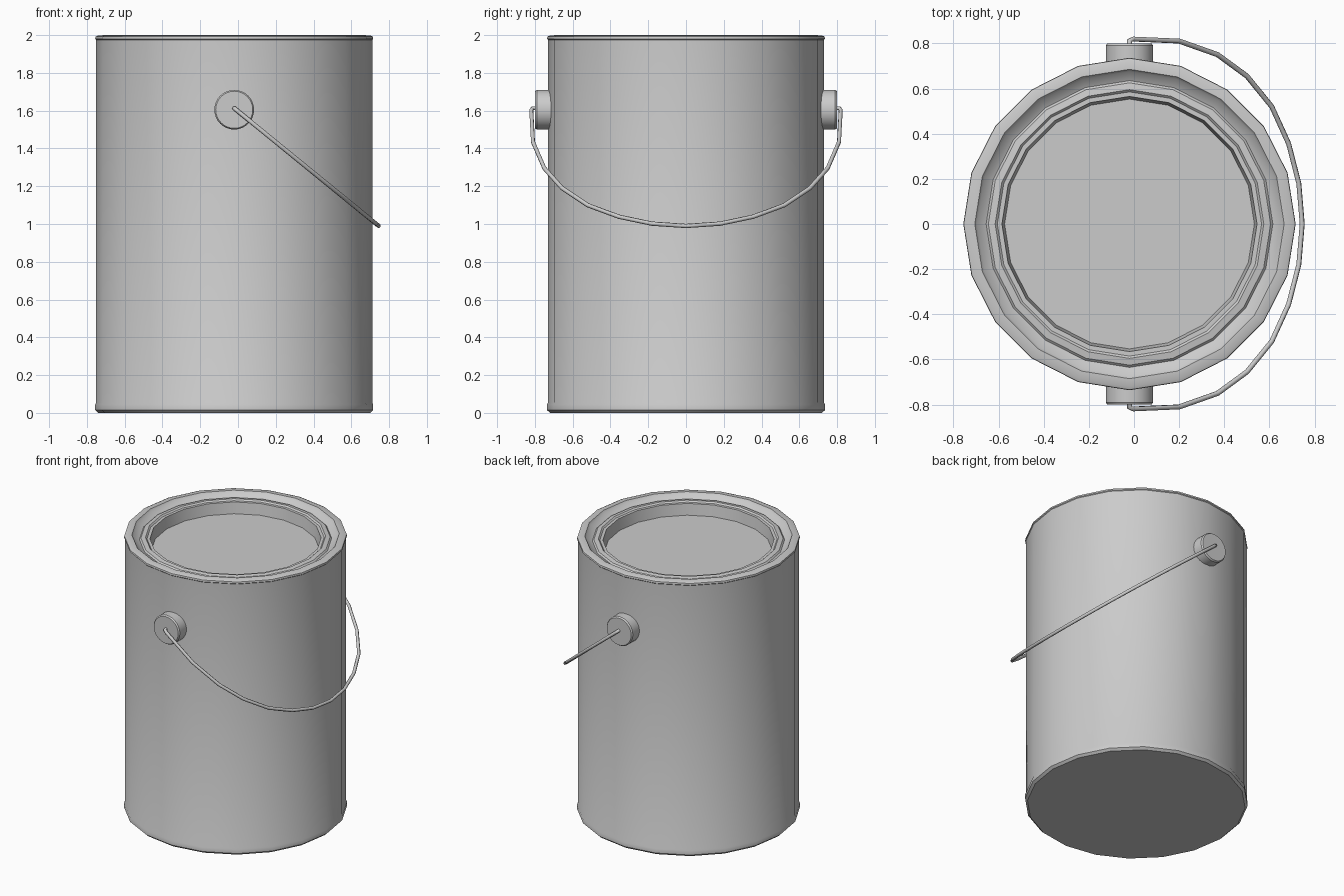
import bpy, bmesh
from math import pi, radians
from mathutils import Matrix, Vector

old = bpy.data.objects.get("Cube")
if old:
    bpy.data.objects.remove(old, do_unlink=True)

CX = -0.02       # can axis
KNOB_Z = 1.605   # handle pivot height

metal = bpy.data.materials.new("grey_metal")
metal.use_nodes = True
grey = (0.6, 0.6, 0.6, 1)
metal.diffuse_color = grey
metal.node_tree.nodes["Principled BSDF"].inputs["Base Color"].default_value = grey


def lathe(name, profile, sides, matrix):
    """Spin a closed (radius, height) profile around z; it starts and ends on the axis."""
    bm = bmesh.new()
    verts = [bm.verts.new((r, 0, z)) for r, z in profile]
    edges = [bm.edges.new(pair) for pair in zip(verts, verts[1:])]
    bmesh.ops.spin(bm, geom=verts + edges, cent=(0, 0, 0), axis=(0, 0, 1),
                   angle=2 * pi, steps=sides, use_merge=True)
    bmesh.ops.remove_doubles(bm, verts=bm.verts, dist=0.0005)
    bmesh.ops.recalc_face_normals(bm, faces=bm.faces)
    mesh = bpy.data.meshes.new(name)
    bm.to_mesh(mesh)
    bm.free()
    mesh.materials.append(metal)
    obj = bpy.data.objects.new(name, mesh)
    obj.matrix_world = matrix
    bpy.context.collection.objects.link(obj)
    bpy.ops.object.select_all(action='DESELECT')
    obj.select_set(True)
    bpy.context.view_layer.objects.active = obj
    bpy.ops.object.shade_smooth_by_angle(angle=radians(32))
    return obj


# Can body with bottom rim, stepped top rim and sunken lid
can_profile = [
    (0, 0), (0.72, 0), (0.736, 0.015), (0.736, 0.045), (0.731, 0.055),
    (0.731, 1.975), (0.736, 1.98), (0.734, 1.992), (0.72, 1.998), (0.685, 2.0),
    (0.675, 1.985), (0.635, 1.965), (0.625, 1.975), (0.595, 1.98),
    (0.585, 1.97), (0.565, 1.97), (0.553, 1.89), (0, 1.89),
]
lathe("can_body", can_profile, 20, Matrix.Translation((CX, 0, 0)))

# Handle knobs on both sides
knob_profile = [(0, 0), (0.105, 0), (0.105, 0.1), (0.098, 0.11), (0, 0.11)]
for name, side in (("front_knob", -1), ("back_knob", 1)):
    place = Matrix.Translation((CX, side * 0.69, KNOB_Z))
    lathe(name, knob_profile, 32, place @ Matrix.Rotation(-side * pi / 2, 4, 'X'))

# Wire handle, hanging in a tilted plane towards +x
half = [(-0.02, 0.78), (-0.02, 0.812), (-0.005, 0.819), (0.2, 0.81), (0.37, 0.75),
        (0.5, 0.655), (0.61, 0.52), (0.685, 0.355), (0.73, 0.18)]
path = half + [(0.745, 0)] + [(x, -y) for x, y in reversed(half)]
curve = bpy.data.curves.new("wire_handle", 'CURVE')
curve.dimensions = '3D'
curve.bevel_depth = 0.0115
curve.bevel_resolution = 1
curve.use_fill_caps = True
spline = curve.splines.new('POLY')
spline.points.add(len(path) - 1)
for point, (x, y) in zip(spline.points, path):
    point.co = (x, y, KNOB_Z + 0.008 - (x - CX) * 0.815, 1)
curve.materials.append(metal)
bpy.context.collection.objects.link(bpy.data.objects.new("wire_handle", curve))
